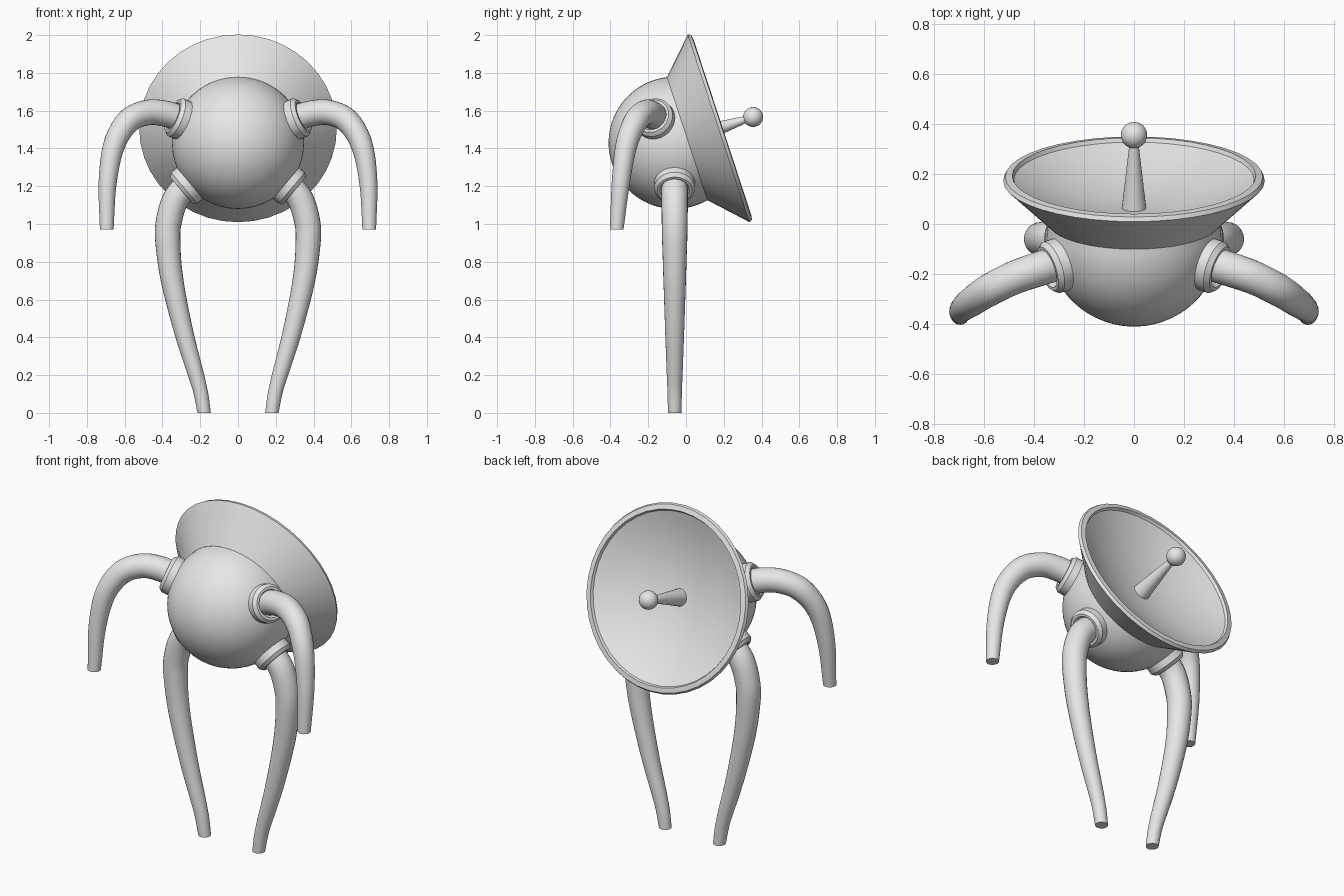
import bpy, bmesh, math
from mathutils import Vector

if "Cube" in bpy.data.objects:
    bpy.data.objects.remove(bpy.data.objects["Cube"])

GREY = bpy.data.materials.new("light_grey")
GREY.diffuse_color = (0.8, 0.8, 0.8, 1)
GREY.use_nodes = True
GREY.node_tree.nodes["Principled BSDF"].inputs["Base Color"].default_value = GREY.diffuse_color

CENTRE = Vector((0, -0.06, 1.43))      # middle of the round body
TILT = math.radians(18.2)
DISH_AXIS = Vector((0, math.cos(TILT), math.sin(TILT)))


def finish(name, bm, mirror=False):
    bmesh.ops.recalc_face_normals(bm, faces=bm.faces)
    mesh = bpy.data.meshes.new(name)
    bm.to_mesh(mesh)
    bm.free()
    mesh.materials.append(GREY)
    ob = bpy.data.objects.new(name, mesh)
    bpy.context.collection.objects.link(ob)
    bpy.ops.object.select_all(action='DESELECT')
    ob.select_set(True)
    bpy.context.view_layer.objects.active = ob
    bpy.ops.object.shade_smooth_by_angle(angle=math.radians(30))
    if mirror:
        ob.modifiers.new("mirror", 'MIRROR').use_mirror_merge = False
    return ob


def ring(bm, centre, axis, radius, n):
    """Circle of vertices around an axis, or one vertex at a pole."""
    if radius < 1e-5:
        return [bm.verts.new(centre)]
    axis = axis.normalized()
    ref = Vector((0, 1, 0)) if abs(axis.y) < 0.9 else Vector((1, 0, 0))
    u = axis.cross(ref).normalized()
    v = axis.cross(u)
    return [bm.verts.new(centre + radius * (math.cos(a) * u + math.sin(a) * v))
            for a in (2 * math.pi * i / n for i in range(n))]


def bridge(bm, a, b):
    n = max(len(a), len(b))
    for i in range(n):
        j = (i + 1) % n
        if len(a) == 1:
            bm.faces.new((a[0], b[j], b[i]))
        elif len(b) == 1:
            bm.faces.new((a[i], a[j], b[0]))
        else:
            bm.faces.new((a[i], a[j], b[j], b[i]))


def lathe(name, profile, axis, n=32, mirror=False):
    """Turn (distance along axis, radius) pairs around an axis through the body centre."""
    bm = bmesh.new()
    axis = axis.normalized()
    rings = [ring(bm, CENTRE + axis * t, axis, r, n) for t, r in profile]
    for a, b in zip(rings, rings[1:]):
        bridge(bm, a, b)
    return finish(name, bm, mirror)


def limb(name, points, radii, steps=6, n=24):
    """Tapered tube through the points, with a level cut at the free end."""
    pts = [Vector(p) for p in points]
    ext = [2 * pts[0] - pts[1]] + pts + [2 * pts[-1] - pts[-2]]
    path = []
    for k in range(len(pts) - 1):
        p0, p1, p2, p3 = ext[k:k + 4]
        for s in range(steps):
            t = s / steps
            p = 0.5 * (2 * p1 + (p2 - p0) * t + (2 * p0 - 5 * p1 + 4 * p2 - p3) * t * t
                       + (3 * p1 - p0 - 3 * p2 + p3) * t ** 3)
            path.append((p, radii[k] + (radii[k + 1] - radii[k]) * t))
    path.append((pts[-1], radii[-1]))
    bm = bmesh.new()
    rings = []
    for i, (p, r) in enumerate(path):
        d = path[min(i + 1, len(path) - 1)][0] - path[max(i - 1, 0)][0]
        if i == len(path) - 1:
            d = Vector((0, 0, -1))
        rings.append(ring(bm, p, d, r, n))
    for a, b in zip(rings, rings[1:]):
        bridge(bm, a, b)
    bm.faces.new(rings[0])
    bm.faces.new(rings[-1])
    return finish(name, bm, True)


# Round body, cut off where the dish begins
R, CUT = 0.35, 0.07
end = math.acos(-CUT / R)
body = [(-R * math.cos(end * i / 20), R * math.sin(end * i / 20)) for i in range(21)]
lathe("body", body, DISH_AXIS, 48)

# Dish: outer cone, rim with a small step, concave bowl
bowl = [(0.13 + 0.12 * (i / 10) ** 2, 0.48 * i / 10) for i in range(10, -1, -1)]
dish = [(CUT, 0.343), (0.245, 0.523), (0.262, 0.515), (0.266, 0.487)] + bowl
lathe("dish", dish, DISH_AXIS, 40)

# Antenna rod and ball in the dish
lathe("antenna_rod", [(0.12, 0), (0.12, 0.05), (0.42, 0.016), (0.42, 0)], DISH_AXIS, 24)
ball = [(0.437 - 0.053 * math.cos(math.pi * i / 12), 0.053 * math.sin(math.pi * i / 12))
        for i in range(13)]
lathe("antenna_ball", ball, DISH_AXIS, 24)

# Collars where the limbs join the body
collar = [(0.31, 0.06), (0.31, 0.108), (0.372, 0.108), (0.392, 0.092), (0.392, 0.078), (0.36, 0.06)]
lathe("arm_collar", collar, Vector((0.88, -0.305, 0.36)), 32, True)
lathe("leg_collar", collar, Vector((0.766, 0, -0.643)), 32, True)

# Drooping arms
limb("arm",
     [(0.30, -0.155, 1.555), (0.38, -0.18, 1.583), (0.48, -0.215, 1.59), (0.58, -0.265, 1.545),
      (0.655, -0.315, 1.42), (0.69, -0.345, 1.22), (0.695, -0.367, 0.97)],
     [0.07, 0.069, 0.067, 0.065, 0.058, 0.048, 0.036])

# Bowed legs
limb("leg",
     [(0.25, -0.06, 1.22), (0.325, -0.06, 1.14), (0.363, -0.06, 1.03), (0.372, -0.06, 0.92),
      (0.35, -0.06, 0.71), (0.285, -0.06, 0.42), (0.205, -0.06, 0.14), (0.179, -0.06, 0)],
     [0.07, 0.07, 0.069, 0.067, 0.06, 0.05, 0.039, 0.035])
